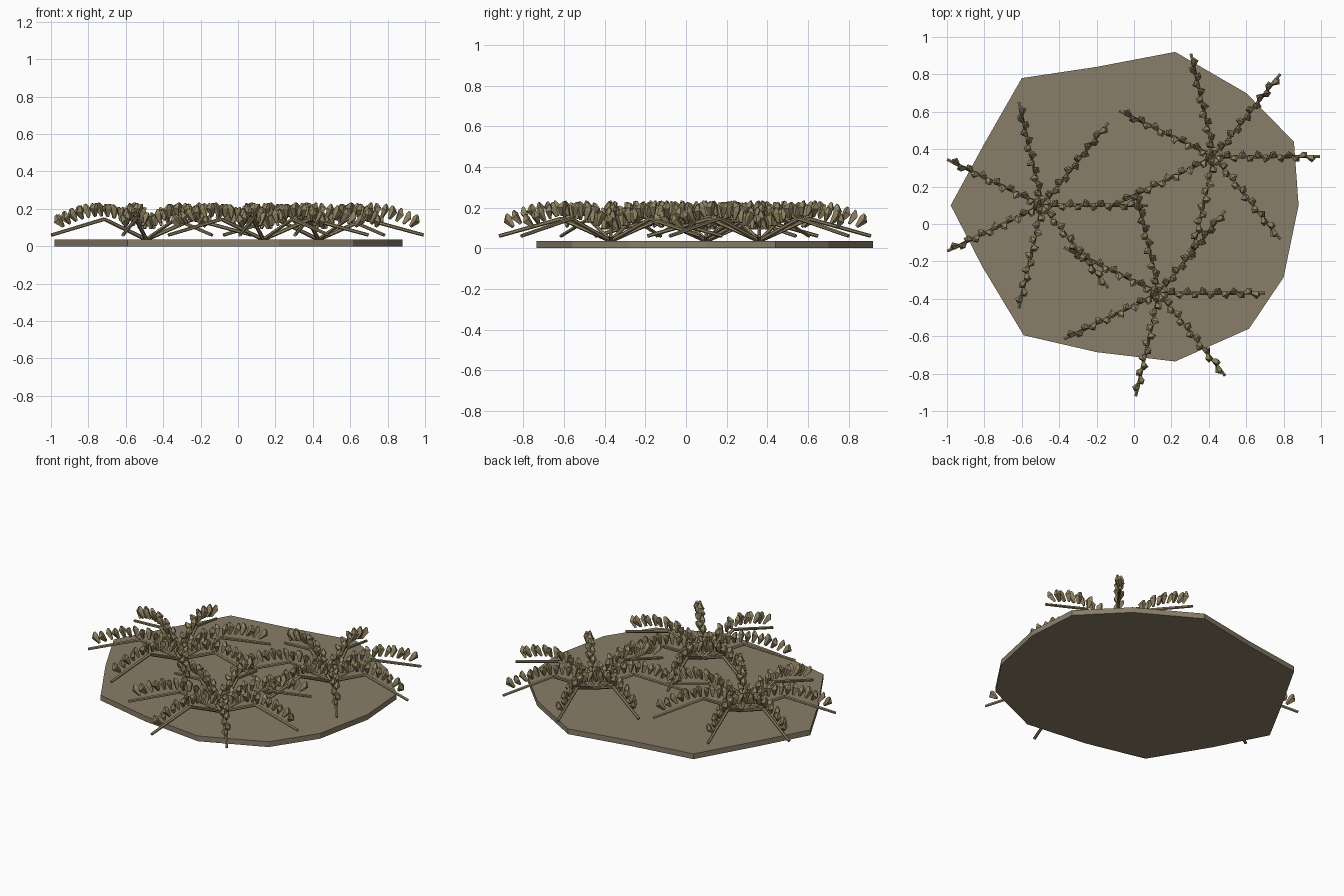
import bpy, bmesh, math
from mathutils import Vector, Matrix

if "Cube" in bpy.data.objects:
    bpy.data.objects.remove(bpy.data.objects["Cube"])


def material(name, rgb):
    m = bpy.data.materials.new(name)
    m.diffuse_color = (*rgb, 1)
    m.use_nodes = True
    m.node_tree.nodes["Principled BSDF"].inputs["Base Color"].default_value = m.diffuse_color
    return m


def finish(bm, name, mat):
    bmesh.ops.recalc_face_normals(bm, faces=bm.faces[:])
    me = bpy.data.meshes.new(name)
    bm.to_mesh(me)
    bm.free()
    me.materials.append(mat)
    ob = bpy.data.objects.new(name, me)
    bpy.context.collection.objects.link(ob)
    return ob


soil = material("soil", (0.25, 0.205, 0.14))
dry = material("dry_foliage", (0.29, 0.235, 0.125))

# Irregular ground slab
outline = [(.88, .10), (.855, .44), (.60, .70), (.22, .92), (-.20, .84), (-.60, .78),
           (-.80, .43), (-.98, .10), (-.81, -.23), (-.59, -.595), (-.20, -.685),
           (.22, -.735), (.615, -.56), (.80, -.285)]
bm = bmesh.new()
base = bm.faces.new([bm.verts.new((x, y, 0)) for x, y in outline])
top = bmesh.ops.extrude_face_region(bm, geom=[base], use_keep_orig=True)["geom"]
for v in top:
    if isinstance(v, bmesh.types.BMVert):
        v.co.z = 0.035
finish(bm, "ground_patch", soil)


def rod(bm, a, b, r1, r2):
    a, b = Vector(a), Vector(b)
    d = b - a
    m = Matrix.Translation((a + b) / 2) @ d.to_track_quat('Z', 'Y').to_matrix().to_4x4()
    bmesh.ops.create_cone(bm, cap_ends=True, segments=6, radius1=r1, radius2=r2,
                          depth=d.length, matrix=m)


def leaf(bm, m):
    # Four-sided bud: narrow foot, wide shoulder, blunt off-centre tip
    rings = []
    for z, w, d, off in ((-.036, .009, .008, 0), (.014, .024, .021, 0), (.037, .008, .006, .012)):
        rings.append([bm.verts.new(m @ Vector((x * w + off, y * d, z)))
                      for x, y in ((1, 0), (0, 1), (-1, 0), (0, -1))])
    bm.faces.new(rings[0][::-1])
    bm.faces.new(rings[-1])
    for lo, hi in zip(rings, rings[1:]):
        for i in range(4):
            j = (i + 1) % 4
            bm.faces.new((lo[i], lo[j], hi[j], hi[i]))


ARMS, LEAVES = 7, 13
for n, (cx, cy) in enumerate([(-.49, .10), (.43, .36), (.135, -.37)], 1):
    stems, leaves = bmesh.new(), bmesh.new()
    for k in range(ARMS):
        place = Matrix.Translation((cx, cy, 0)) @ Matrix.Rotation(2 * math.pi * k / ARMS, 4, 'Z')
        # Bent stem: rises, then droops outward
        root, knee, tip = (place @ Vector(p) for p in ((0, 0, .036), (.25, 0, .145), (.563, 0, .06)))
        rod(stems, root, knee, .011, .010)
        rod(stems, knee, tip, .010, .009)
        # Arched row of leaves with alternating lean
        for i in range(LEAVES):
            t = i / (LEAVES - 1)
            r = .03 + .485 * t
            z = .12 + .075 * math.sin(math.pi * min(1, t * .92 + .03))
            side = 1 if i % 2 else -1
            m = (place @ Matrix.Translation((r, .007 * side, z))
                 @ Matrix.Rotation(math.radians(-20 + 62 * t), 4, 'Y')
                 @ Matrix.Rotation(-.25 * side, 4, 'X')
                 @ Matrix.Rotation(.5 * side + .3 * i, 4, 'Z'))
            leaf(leaves, m)
    finish(stems, f"plant_{n}_stems", dry)
    finish(leaves, f"plant_{n}_leaves", dry)
